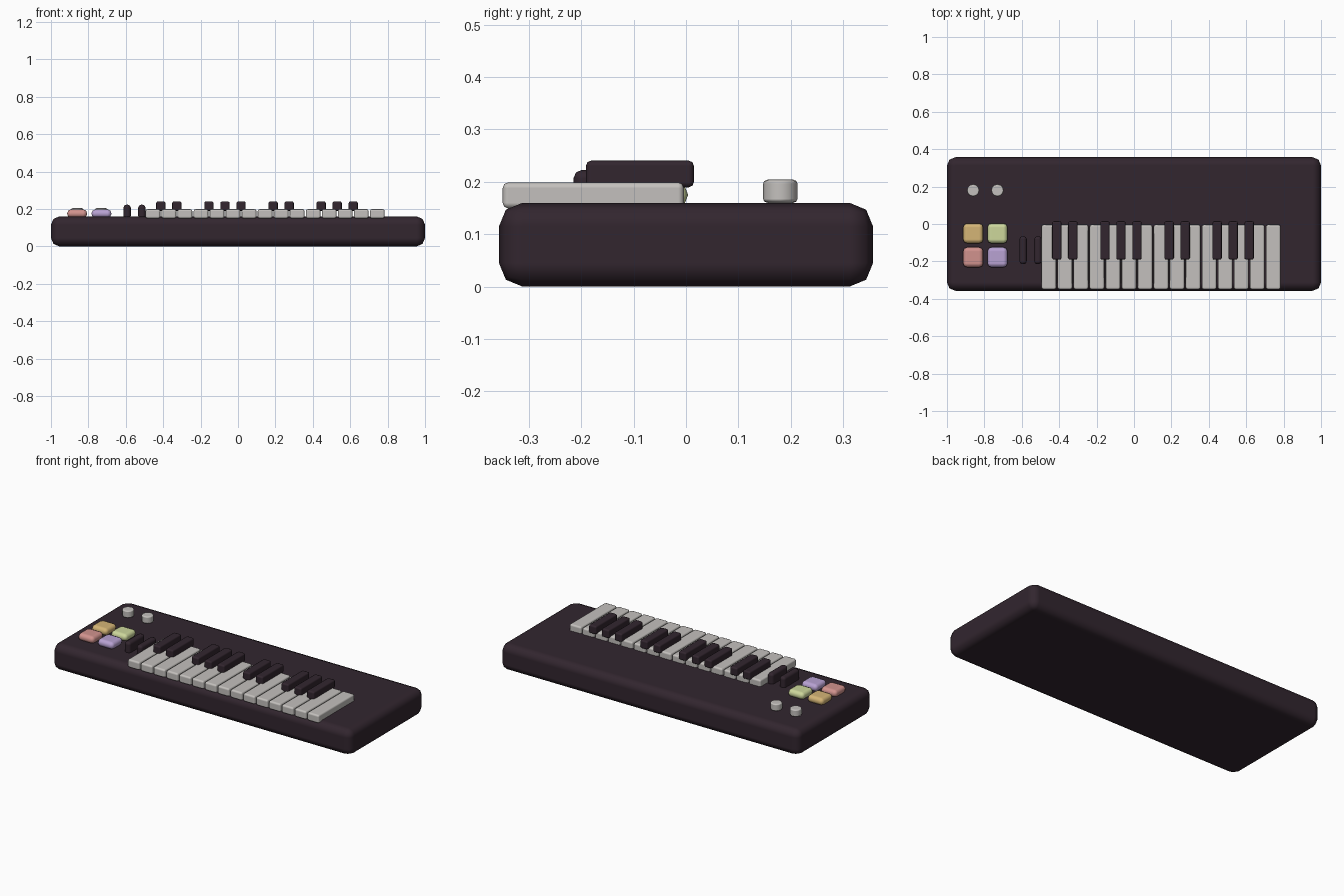
import bpy

cube = bpy.data.objects.get("Cube")
if cube:
    bpy.data.objects.remove(cube, do_unlink=True)


def material(name, r, g, b):
    m = bpy.data.materials.new(name)
    m.use_nodes = True
    m.diffuse_color = (r, g, b, 1)
    m.node_tree.nodes["Principled BSDF"].inputs["Base Color"].default_value = (r, g, b, 1)
    return m


DARK = material("dark plum", 0.032, 0.019, 0.028)
IVORY = material("pale grey", 0.55, 0.53, 0.51)
AMBER = material("amber", 0.66, 0.46, 0.18)
LIME = material("soft green", 0.61, 0.68, 0.33)
ROSE = material("rose", 0.64, 0.29, 0.27)
LILAC = material("lilac", 0.48, 0.36, 0.65)


def finish(ob, name, mat, bevel, segments, limit=30):
    ob.name = name
    ob.data.materials.append(mat)
    bpy.ops.object.shade_smooth()
    mod = ob.modifiers.new("rounded edges", "BEVEL")
    mod.width = bevel
    mod.segments = segments
    mod.limit_method = "ANGLE"
    mod.angle_limit = limit * 3.14159 / 180
    mod.harden_normals = True
    return ob


def block(name, mat, center, size, bevel, segments=2):
    bpy.ops.mesh.primitive_cube_add(size=1, location=center)
    ob = bpy.context.object
    ob.scale = size
    bpy.ops.object.transform_apply(location=False, rotation=False, scale=True)
    return finish(ob, name, mat, bevel, segments)


# Case
block("case", DARK, (0, 0, 0.08), (2, 0.714, 0.16), 0.045)

# Fifteen white keys, with black keys on some of the gaps
START, PITCH = -0.498, 0.0857
for i in range(15):
    block(f"white_key_{i + 1}", IVORY, (START + (i + 0.5) * PITCH, -0.177, 0.174),
          (0.079, 0.346, 0.05), 0.011)
for i in (1, 2, 4, 5, 6, 8, 9, 11, 12, 13):
    block(f"black_key_{i}", DARK, (START + i * PITCH, -0.088, 0.215),
          (0.05, 0.206, 0.051), 0.010)

# Pitch and modulation wheels
for name, x in (("pitch_wheel", -0.593), ("modulation_wheel", -0.514)):
    block(name, DARK, (x, -0.14, 0.185), (0.04, 0.15, 0.076), 0.017)

# Four coloured pads
for name, mat, x, y in (("amber_pad", AMBER, -0.86, -0.05), ("green_pad", LIME, -0.73, -0.05),
                        ("rose_pad", ROSE, -0.86, -0.178), ("lilac_pad", LILAC, -0.73, -0.178)):
    block(name, mat, (x, y, 0.175), (0.108, 0.108, 0.046), 0.0225)

# Two knobs
for i, x in enumerate((-0.86, -0.73)):
    bpy.ops.mesh.primitive_cylinder_add(vertices=12, radius=0.033, depth=0.044,
                                        location=(x, 0.18, 0.182))
    finish(bpy.context.object, f"knob_{i + 1}", IVORY, 0.008, 2, 45)
